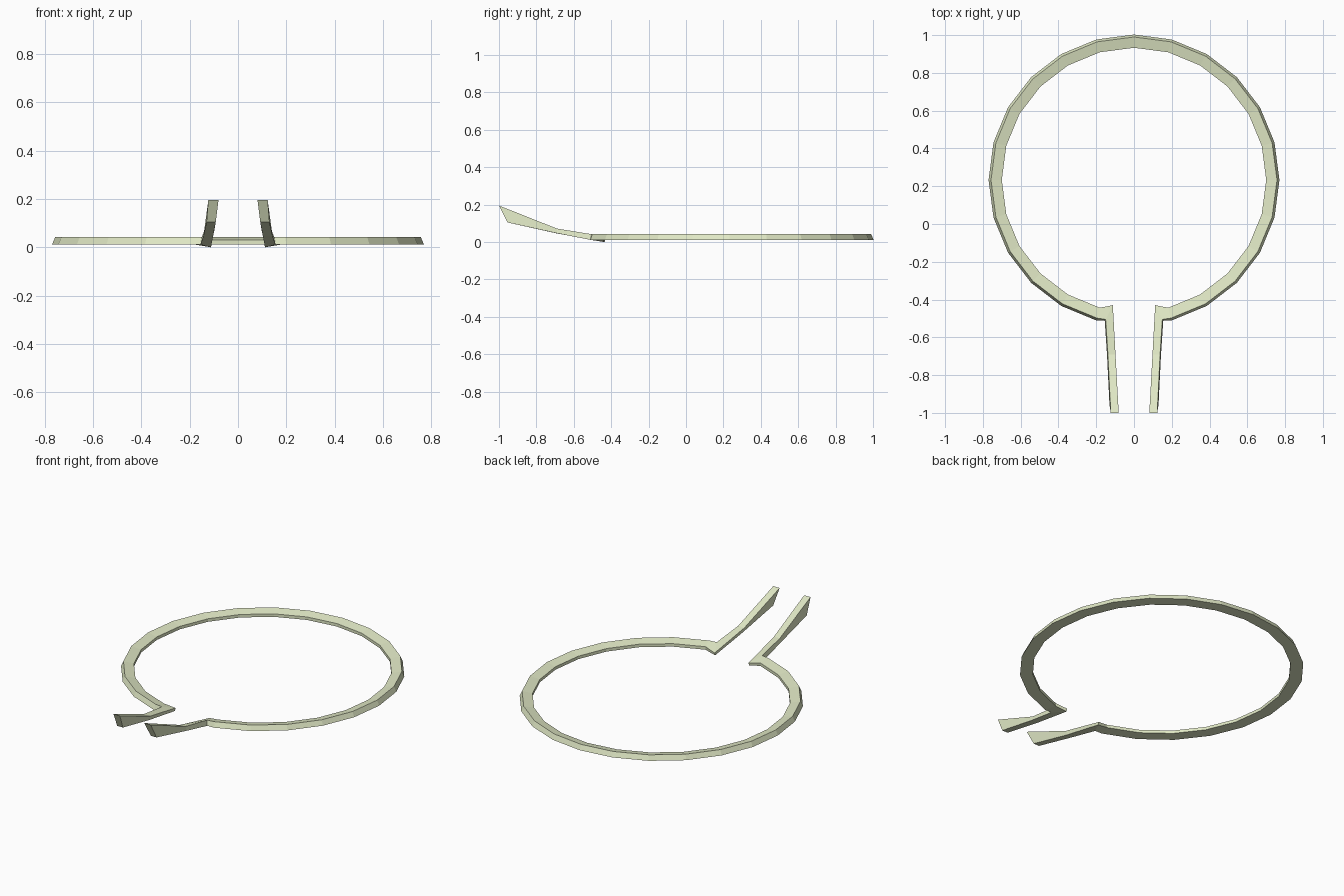
import bpy, bmesh, math

if "Cube" in bpy.data.objects:
    bpy.data.objects.remove(bpy.data.objects["Cube"])

CY = 0.233  # ring centre in y


def ring_section(deg):
    # outer bottom, outer top, inner top, inner bottom
    c, s = math.cos(math.radians(deg)), math.sin(math.radians(deg))
    return [(r * c, CY + r * s, z) for r, z in
            ((0.77, 0.012), (0.757, 0.042), (0.70, 0.03), (0.70, 0.012))]


# right half of the open ring, from the back middle to the gap
sections = [ring_section(90 - 15 * i) for i in range(12)]

# corner, bend and tip of the upturned end
sections += [
    [(0.155, -0.512, 0.012), (0.15, -0.505, 0.042), (0.112, -0.43, 0.016), (0.112, -0.435, 0.0)],
    [(0.143, -0.69, 0.047), (0.138, -0.69, 0.072), (0.098, -0.69, 0.07), (0.103, -0.69, 0.046)],
    [(0.13, -0.955, 0.105), (0.123, -1.0, 0.195), (0.081, -1.0, 0.195), (0.092, -0.955, 0.105)],
]

bm = bmesh.new()
rows = [[bm.verts.new(p) for p in sec] for sec in sections]
for v in rows[0]:
    v.co.x = 0
for a, b in zip(rows, rows[1:]):
    for i in range(4):
        j = (i + 1) % 4
        bm.faces.new((a[i], a[j], b[j], b[i]))
bm.faces.new(rows[-1])
bmesh.ops.recalc_face_normals(bm, faces=bm.faces)
# the open strip must face outwards: the cap looks to -y
bm.normal_update()
if bm.faces[:][-1].normal.y > 0:
    bmesh.ops.reverse_faces(bm, faces=bm.faces)

mesh = bpy.data.meshes.new("open_ring")
bm.to_mesh(mesh)
bm.free()
ring = bpy.data.objects.new("open_ring", mesh)
bpy.context.collection.objects.link(ring)

# mirrored left half
mirror = ring.modifiers.new("mirror", 'MIRROR')
mirror.use_axis[0] = True
mirror.use_clip = True

mat = bpy.data.materials.new("pale_green")
mat.diffuse_color = (0.75, 0.81, 0.56, 1)
mat.use_nodes = True
mat.node_tree.nodes["Principled BSDF"].inputs["Base Color"].default_value = mat.diffuse_color
mesh.materials.append(mat)
